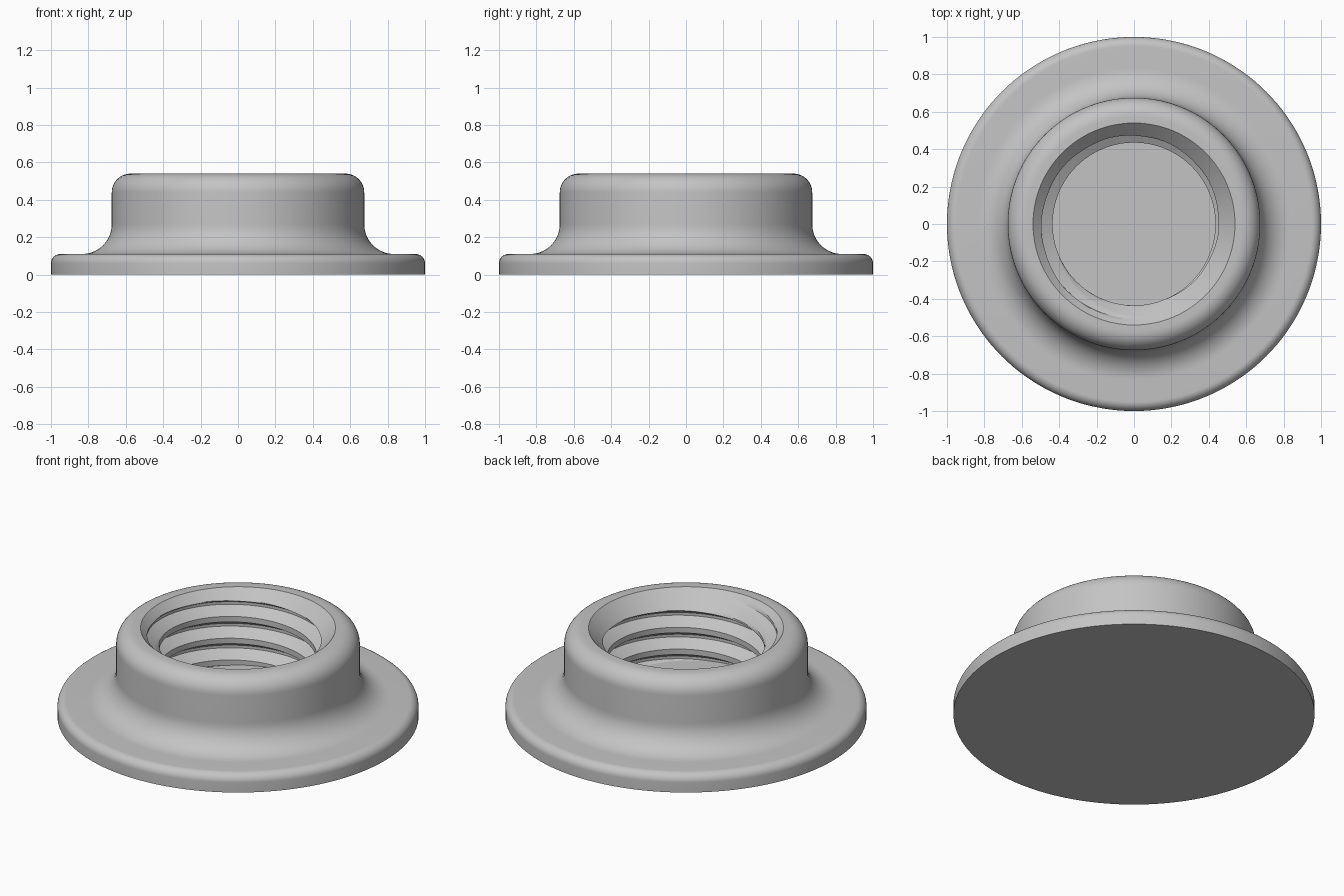
import bpy, bmesh, math

cube = bpy.data.objects.get("Cube")
if cube:
    bpy.data.objects.remove(cube, do_unlink=True)

STEPS = 144
TAU = 2 * math.pi
TOP, FLOOR = 0.54, 0.11
MINOR, MAJOR, PITCH = 0.435, 0.505, 0.133
GROOVE_Z = 0.41          # height of a groove centre at angle zero
ROOT_HALF, MOUTH_HALF = PITCH / 16, PITCH * 3 / 8

grey = bpy.data.materials.new("plain_grey")
grey.use_nodes = True
colour = (0.55, 0.55, 0.55, 1)
grey.diffuse_color = colour
grey.node_tree.nodes["Principled BSDF"].inputs["Base Color"].default_value = colour


def revolve(name, column):
    """Sweep a profile, which may change with the angle, around z."""
    bm = bmesh.new()
    rings = []
    for i in range(STEPS + 1):
        a = TAU * i / STEPS
        rings.append([bm.verts.new((r * math.cos(a), r * math.sin(a), z))
                      for r, z in column(a)])
    for left, right in zip(rings, rings[1:]):
        for k in range(len(left) - 1):
            bm.faces.new((left[k], right[k], right[k + 1], left[k + 1]))
    bmesh.ops.remove_doubles(bm, verts=bm.verts, dist=0.00005)
    bmesh.ops.dissolve_degenerate(bm, edges=bm.edges, dist=0.00005)
    mesh = bpy.data.meshes.new(name)
    bm.to_mesh(mesh)
    bm.free()
    obj = bpy.data.objects.new(name, mesh)
    bpy.context.collection.objects.link(obj)
    mesh.materials.append(grey)
    bpy.ops.object.select_all(action="DESELECT")
    obj.select_set(True)
    bpy.context.view_layer.objects.active = obj
    bpy.ops.object.shade_smooth_by_angle(angle=math.radians(25))
    return obj


def arc(cx, cz, radius, start, end, count=10):
    angles = [math.radians(start + (end - start) * i / count) for i in range(count + 1)]
    return [(cx + radius * math.cos(a), cz + radius * math.sin(a)) for a in angles]


# Flange and collar, from the underside up to the rim of the bore
outer = [(0, 0), (1, 0)]
outer += arc(0.95, 0.06, 0.05, 0, 90)
outer += arc(0.835, 0.27, 0.16, 270, 180, 14)
outer += arc(0.575, 0.44, 0.10, 0, 90)
outer += [(TOP, TOP)]
revolve("flanged_collar", lambda a: outer)


# Blind bore with a right-handed thread and a chamfered mouth
def bore_radius(a, z):
    offset = z - GROOVE_Z - PITCH * a / TAU
    offset = abs(offset - PITCH * round(offset / PITCH))
    t = (MOUTH_HALF - offset) / (MOUTH_HALF - ROOT_HALF)
    groove = MINOR + (MAJOR - MINOR) * min(1, max(0, t))
    return max(groove, z)      # the chamfer runs at 45 degrees up to the rim


def bore_column(a):
    marks = [-MOUTH_HALF, -ROOT_HALF, ROOT_HALF, MOUTH_HALF, PITCH - MOUTH_HALF]
    splits = [8, 1, 8, 3]
    points = []
    for turn in range(-4, 3):
        centre = GROOVE_Z + PITCH * (turn + a / TAU)
        for low, high, count in zip(marks, marks[1:], splits):
            for i in range(count):
                z = centre + low + (high - low) * i / count
                z = min(TOP, max(FLOOR, z))
                points.append((bore_radius(a, z), z))
    return ([(0, FLOOR), (bore_radius(a, FLOOR), FLOOR)] + points
            + [(TOP, TOP)])[::-1]


bore = revolve("threaded_bore", bore_column)
bore.data.flip_normals()
if sum(p.normal.z * p.area for p in bore.data.polygons) < 0:
    bore.data.flip_normals()
